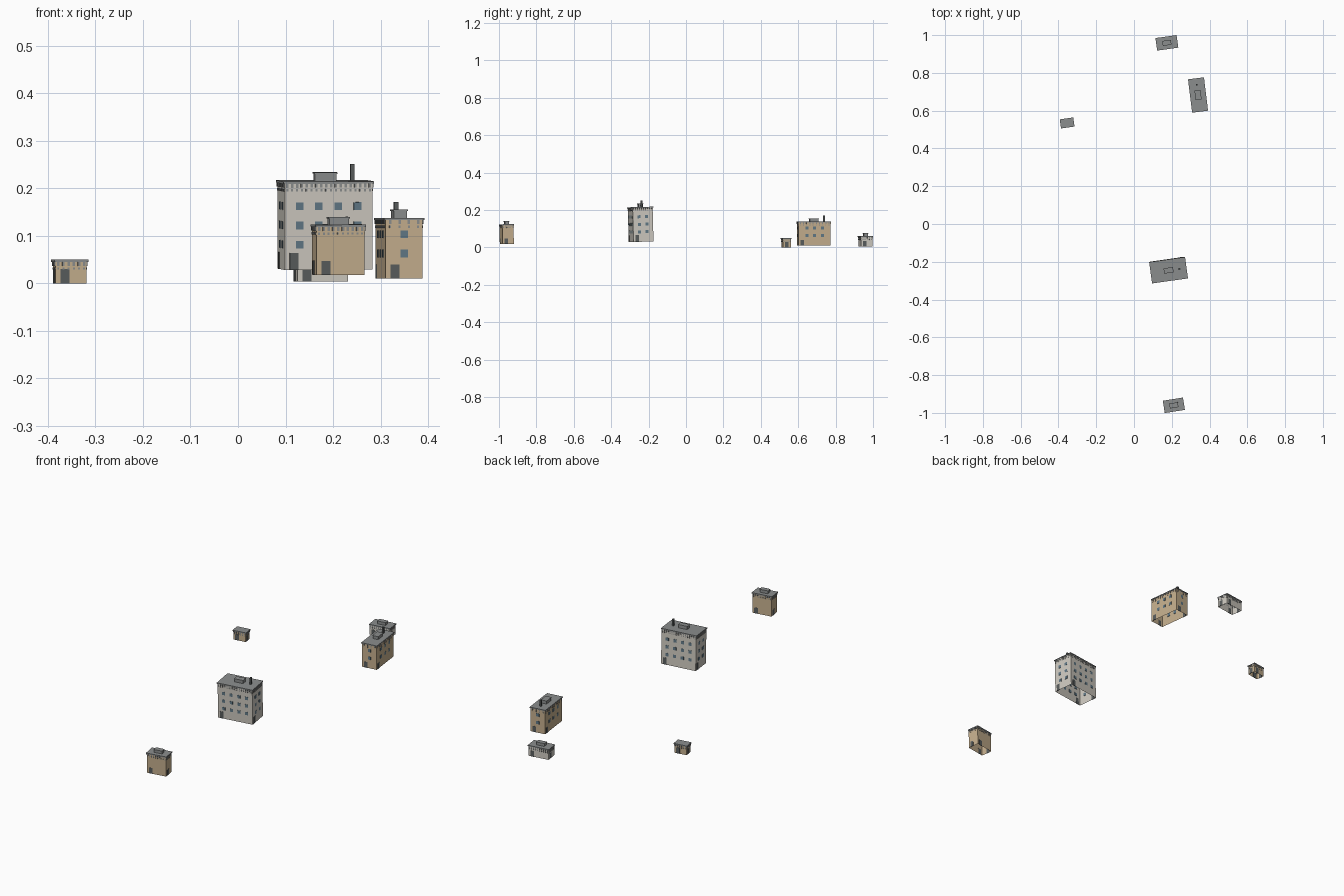
import bpy, bmesh, math
from mathutils import Matrix, Vector

if "Cube" in bpy.data.objects:
    bpy.data.objects.remove(bpy.data.objects["Cube"])


def material(name, rgb):
    m = bpy.data.materials.new(name)
    m.diffuse_color = (*rgb, 1)
    m.use_nodes = True
    m.node_tree.nodes["Principled BSDF"].inputs["Base Color"].default_value = m.diffuse_color
    return m


STONE = material("stone", (0.62, 0.59, 0.53))
BROWN = material("brown_brick", (0.56, 0.43, 0.27))
ROOF = material("roof_grey", (0.26, 0.27, 0.27))
DARK = material("door_grey", (0.10, 0.11, 0.11))
GLASS = material("window_blue", (0.12, 0.19, 0.24))

EAVE, SLAB, PITCH = 0.003, 0.005, 0.041


def box(bm, center, size, frame=Matrix()):
    m = frame @ Matrix.Translation(center) @ Matrix.Diagonal((*size, 1))
    return bmesh.ops.create_cube(bm, size=1, matrix=m)["verts"]


def finish(bm, name, mat, place):
    mesh = bpy.data.meshes.new(name)
    bm.to_mesh(mesh)
    bm.free()
    mesh.materials.append(mat)
    ob = bpy.data.objects.new(name, mesh)
    ob.matrix_world = place
    bpy.context.collection.objects.link(ob)


def building(name, x, y, z, w, d, h, wall, rows=0, turn=8, tilt=0,
             cap=None, chimney=None, door_h=0.03, bracket_gap=0.01):
    place = (Matrix.Translation((x, y, z)) @ Matrix.Rotation(math.radians(tilt), 4, 'X')
             @ Matrix.Rotation(math.radians(turn), 4, 'Z'))
    ww, wd = w - 2 * EAVE, d - 2 * EAVE

    # open-bottomed wall shell
    bm = bmesh.new()
    box(bm, (0, 0, (h - SLAB) / 2), (ww, wd, h - SLAB))
    bm.normal_update()
    ends = [f for f in bm.faces if abs(f.normal.z) > 0.5]
    bmesh.ops.delete(bm, geom=ends, context='FACES_ONLY')
    finish(bm, name + "_walls", wall, place)

    # overhanging roof slab with rooftop hut
    bm = bmesh.new()
    box(bm, (0, 0, h - SLAB / 2), (w, d, SLAB))
    if cap:
        cw, cd, ch = cap
        box(bm, (0, 0, h + ch / 2), (cw - 0.004, cd - 0.004, ch))
        box(bm, (0, 0, h + ch - 0.0015), (cw, cd, 0.003))
    finish(bm, name + "_roof", ROOF, place)

    if chimney:
        bm = bmesh.new()
        cx, cy, ch = chimney
        box(bm, (cx, cy, h + ch / 2), (0.009, 0.009, ch))
        finish(bm, name + "_chimney", DARK, place)

    # doors, windows and eave brackets on each of the four sides
    doors, panes, brackets = bmesh.new(), bmesh.new(), bmesh.new()
    for k in range(4):
        length, out = (ww, wd / 2) if k % 2 == 0 else (wd, ww / 2)
        side = Matrix.Rotation(k * math.pi / 2, 4, 'Z') @ Matrix.Translation((0, -out, 0))
        box(doors, (-length / 2 + 0.02, 0, door_h / 2), (0.019, 0.002, door_h), side)
        cols = int((length - 0.01) / PITCH)
        for r in range(rows):
            for c in range(cols):
                px = (c - (cols - 1) / 2) * PITCH
                box(panes, (px, 0, 0.053 + r * 0.0405), (0.016, 0.002, 0.016), side)
        n = max(2, int(length / bracket_gap))
        for i in range(n):
            px = (i + 0.5) / n * length - length / 2
            box(brackets, (px, -0.001, h - SLAB - 0.004), (0.005, 0.003, 0.008), side)
            box(brackets, (px, -0.0005, h - SLAB - 0.0135), (0.004, 0.002, 0.005), side)
    finish(doors, name + "_doors", DARK, place)
    finish(brackets, name + "_eave_brackets", ROOF, place)
    if rows:
        finish(panes, name + "_windows", GLASS, place)
    else:
        panes.free()


# tall stone block in the middle
building("tall_block", 0.183, -0.24, 0.03, 0.192, 0.114, 0.186, STONE, rows=3, tilt=1.5,
         cap=(0.05, 0.028, 0.018), chimney=(0.058, 0, 0.035), door_h=0.036)
# brown block with its long side to the right
building("long_block", 0.339, 0.683, 0.01, 0.085, 0.178, 0.128, BROWN, rows=2, turn=7,
         cap=(0.032, 0.05, 0.017), chimney=(0, 0.055, 0.033), bracket_gap=0.016)
# low stone house at the back
building("low_house", 0.174, 0.959, 0.004, 0.113, 0.067, 0.056, STONE,
         cap=(0.046, 0.026, 0.016))
# brown house at the front
building("front_house", 0.211, -0.958, 0.018, 0.108, 0.066, 0.106, BROWN, turn=9, tilt=1,
         cap=(0.046, 0.026, 0.016))
# small brown hut on the left
building("hut", -0.354, 0.535, 0.0, 0.072, 0.0485, 0.05, BROWN)
